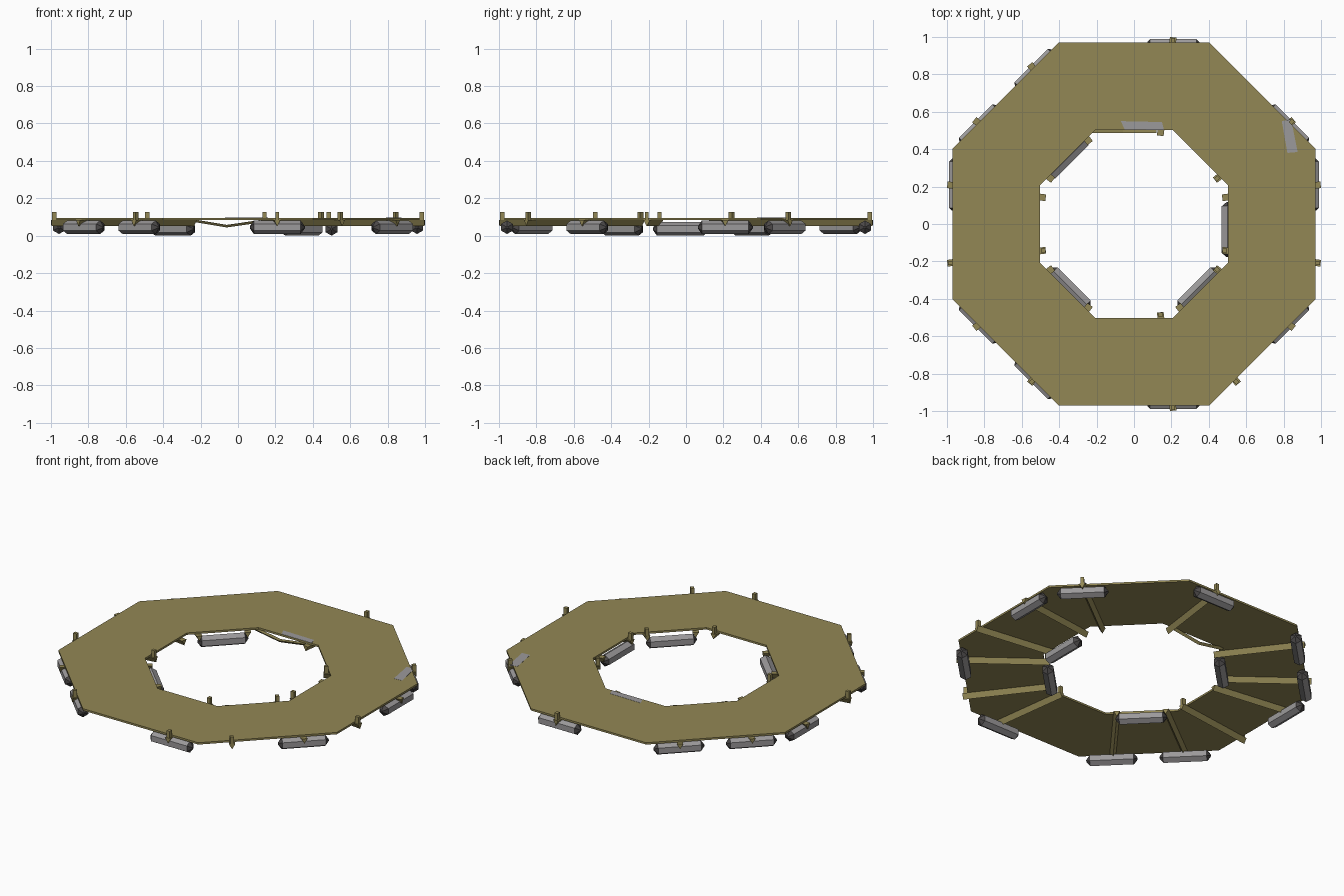
import bpy, bmesh, math
from mathutils import Vector, Matrix

if "Cube" in bpy.data.objects:
    bpy.data.objects.remove(bpy.data.objects["Cube"])


def material(name, rgb):
    m = bpy.data.materials.new(name)
    m.diffuse_color = (*rgb, 1)
    m.use_nodes = True
    m.node_tree.nodes["Principled BSDF"].inputs["Base Color"].default_value = m.diffuse_color
    return m


OLIVE = material("olive_wood", (0.29, 0.245, 0.09))
GREY = material("grey_metal", (0.33, 0.32, 0.325))
DARK = material("dark_caps", (0.07, 0.065, 0.065))


def finish(bm, name, *mats):
    bmesh.ops.recalc_face_normals(bm, faces=bm.faces)
    me = bpy.data.meshes.new(name)
    bm.to_mesh(me)
    bm.free()
    for m in mats:
        me.materials.append(m)
    ob = bpy.data.objects.new(name, me)
    bpy.context.collection.objects.link(ob)
    return ob


def loft(bm, rings, cap=True):
    """Skin a list of closed rings and close the ends."""
    vs = [[bm.verts.new(p) for p in r] for r in rings]
    n = len(vs[0])
    for a, b in zip(vs, vs[1:]):
        for i in range(n):
            bm.faces.new((a[i], a[(i + 1) % n], b[(i + 1) % n], b[i]))
    if cap:
        bm.faces.new(vs[0][::-1])
        bm.faces.new(vs[-1])
    return vs


def side(angle, out, along, z=0.0):
    """Point on an octagon side: distance outward, offset along it."""
    a = math.radians(angle)
    return Vector((out * math.cos(a) - along * math.sin(a),
                   out * math.sin(a) + along * math.cos(a), z))


# Octagonal ring deck
def octagon(apothem, z):
    r = apothem / math.cos(math.pi / 8)
    return [(r * math.cos(math.radians(22.5 + 45 * k)),
             r * math.sin(math.radians(22.5 + 45 * k)), z) for k in range(8)]


TOP, UNDER = 0.095, 0.083
bm = bmesh.new()
loft(bm, [octagon(0.97, TOP), octagon(0.97, UNDER), octagon(0.502, UNDER),
          octagon(0.502, TOP), octagon(0.97, TOP)], cap=False)
bmesh.ops.remove_doubles(bm, verts=bm.verts, dist=1e-5)
finish(bm, "deck", OLIVE)


# Triangular support beams, pointed edge down
def beam(name, p, q, width=0.036, depth=0.032):
    d = (q - p).normalized()
    s = d.cross(Vector((0, 0, 1))).normalized() * width / 2
    drop = Vector((0, 0, -depth))
    bm = bmesh.new()
    loft(bm, [[e + s, e - s, e + drop] for e in (p, q)])
    finish(bm, name, OLIVE)


def peg(angle, out, along):
    bm = bmesh.new()
    bmesh.ops.create_cube(bm, size=1, matrix=Matrix.Translation(side(angle, out, along, 0.104))
                          @ Matrix.Rotation(math.radians(angle), 4, 'Z')
                          @ Matrix.Diagonal((0.024, 0.02, 0.046, 1)))
    finish(bm, "peg", OLIVE)


missing = {(45, 1), (90, 1), (270, -1)}
outer_pegs = {(270, 1), (315, -1), (225, 1), (45, -1), (0, -1), (180, 1), (90, -1)}
inner_pegs = {(315, 1), (45, -1), (270, 1), (180, 1), (0, -1)}
for angle in range(0, 360, 45):
    for sgn in (-1, 1):
        if (angle, sgn) in missing:
            continue
        beam("support_beam", side(angle, 0.472, 0.14 * sgn, UNDER),
             side(angle, 0.998, 0.21 * sgn, UNDER))
        if (angle, sgn) in outer_pegs:
            peg(angle, 0.983, 0.21 * sgn)
        if (angle, sgn) in inner_pegs:
            peg(angle, 0.486, 0.142 * sgn)

# Broken beam sagging beside the inner edge
beam("broken_beam_left", Vector((-0.24, 0.5, 0.088)), Vector((-0.06, 0.5, 0.058)), 0.025, 0.014)
beam("broken_beam_right", Vector((-0.06, 0.5, 0.058)), Vector((0.12, 0.5, 0.084)), 0.025, 0.014)


# Hexagonal bars with dark pointed caps, hung on the rims
def bar(name, angle, out, along, z, length=0.25, r=0.036):
    bm = bmesh.new()
    rings = []
    for t, rad in ((-length / 2 - 0.022, 0.006), (-length / 2, r),
                   (length / 2, r), (length / 2 + 0.022, 0.006)):
        rings.append([side(angle, out + rad * math.sin(k * math.pi / 3), along + t,
                           z + rad * math.cos(k * math.pi / 3)) for k in range(6)])
    loft(bm, rings)
    bm.faces.ensure_lookup_table()
    for i, f in enumerate(bm.faces):
        f.material_index = 0 if 6 <= i < 12 else 1
    finish(bm, name, GREY, DARK)


for angle, sgn in ((90, -1), (135, -1), (135, 1), (180, -1), (225, -1), (225, 1),
                   (270, 1), (315, 1), (0, 1), (45, -1)):
    bar("outer_bar", angle, 0.957, 0.21 * sgn, 0.045)
for angle, along in ((225, 0), (315, 0), (0, -0.03), (135, 0)):
    bar("inner_bar", angle, 0.483 if angle > 200 else 0.5, along, 0.036)


# Grey patches showing on the deck
def patch(name, pts):
    bm = bmesh.new()
    loft(bm, [[(x, y, z) for x, y in pts] for z in (TOP - 0.002, TOP + 0.001)])
    finish(bm, name, GREY)


patch("deck_patch_back", [(-0.07, 0.55), (-0.05, 0.505), (0.16, 0.503), (0.15, 0.545)])
patch("deck_patch_right", [(0.79, 0.55), (0.82, 0.38), (0.875, 0.385), (0.84, 0.56)])
